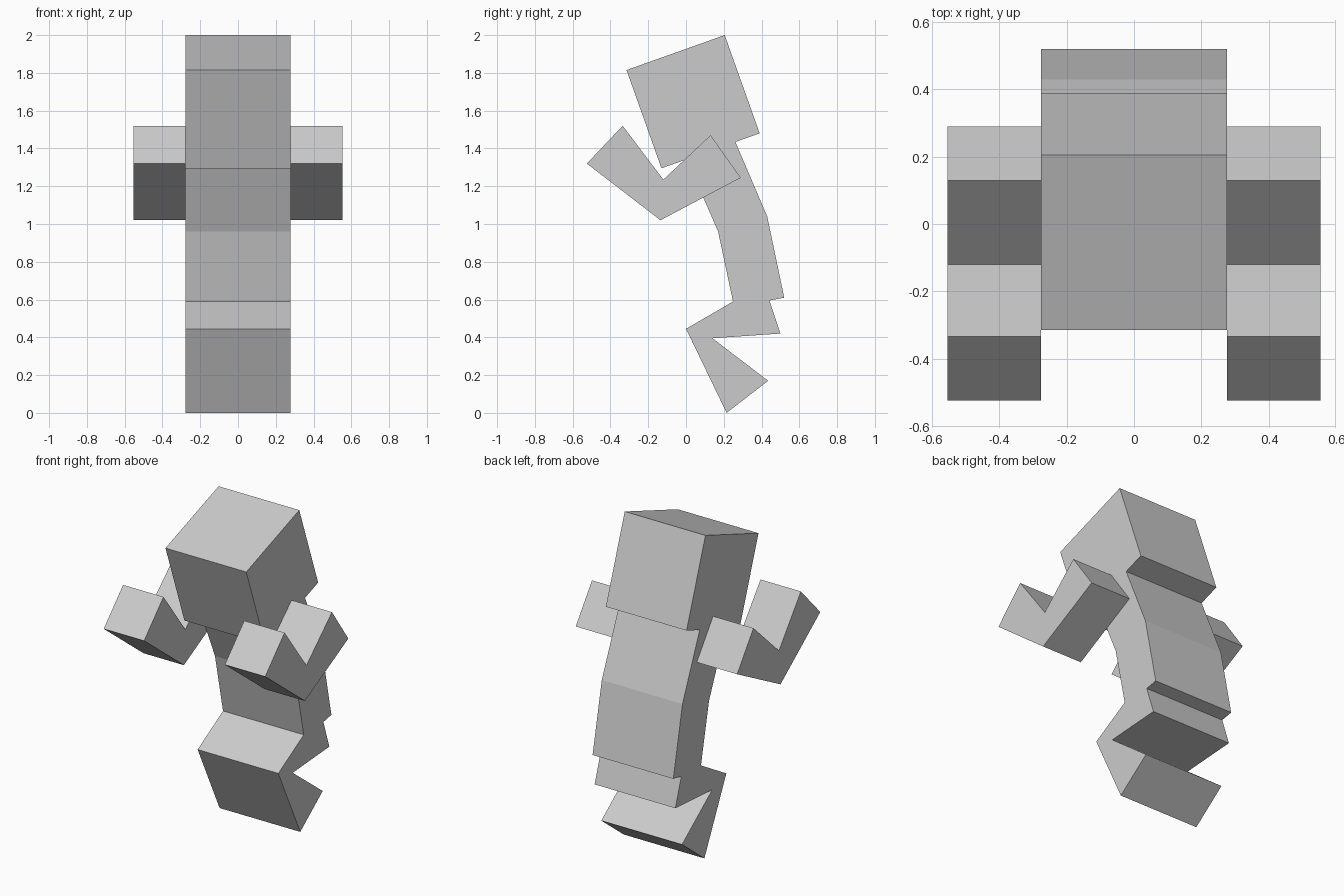
import bpy
import bmesh

cube = bpy.data.objects.get("Cube")
if cube:
    bpy.data.objects.remove(cube, do_unlink=True)

# One plain grey for the whole figure
GREY = (0.6, 0.6, 0.6, 1.0)
grey = bpy.data.materials.new("plain grey")
grey.use_nodes = True
grey.diffuse_color = GREY
shader = next(n for n in grey.node_tree.nodes if n.type == 'BSDF_PRINCIPLED')
shader.inputs["Base Color"].default_value = GREY

HALF = 0.277  # half the width of head and torso, full width of a limb


def slab(name, profile, x0, x1):
    """Extrude a side profile of (y, z) points from x0 to x1."""
    bm = bmesh.new()
    face = bm.faces.new([bm.verts.new((x0, y, z)) for y, z in profile])
    new = bmesh.ops.extrude_face_region(bm, geom=[face])["geom"]
    verts = [g for g in new if isinstance(g, bmesh.types.BMVert)]
    bmesh.ops.translate(bm, verts=verts, vec=(x1 - x0, 0, 0))
    bmesh.ops.recalc_face_normals(bm, faces=bm.faces)
    mesh = bpy.data.meshes.new(name)
    bm.to_mesh(mesh)
    bm.free()
    mesh.materials.append(grey)
    obj = bpy.data.objects.new(name, mesh)
    bpy.context.collection.objects.link(obj)
    return obj


# Tilted cube head
slab("head", [(-0.315, 1.815), (0.205, 2.0), (0.39, 1.48), (-0.13, 1.295)],
     -HALF, HALF)

# Torso bent at the waist, its top tucked into the head
slab("torso", [(0.255, 0.56), (0.17, 0.96), (-0.01, 1.375),
               (0.24, 1.485), (0.43, 1.04), (0.52, 0.61)], -HALF, HALF)

# Bent arms and legs, one of each per side
ARM = [(-0.525, 1.32), (-0.335, 1.52), (-0.12, 1.235),
       (0.13, 1.47), (0.29, 1.245), (-0.135, 1.02)]
LEG = [(0.0, 0.445), (0.405, 0.68), (0.44, 0.6), (0.5, 0.42),
       (0.14, 0.395), (0.435, 0.17), (0.215, 0.0)]
for side, s in (("left", 1), ("right", -1)):
    slab(side + "_arm", ARM, s * HALF, s * 2 * HALF)
    slab(side + "_leg", LEG, 0, s * HALF)
